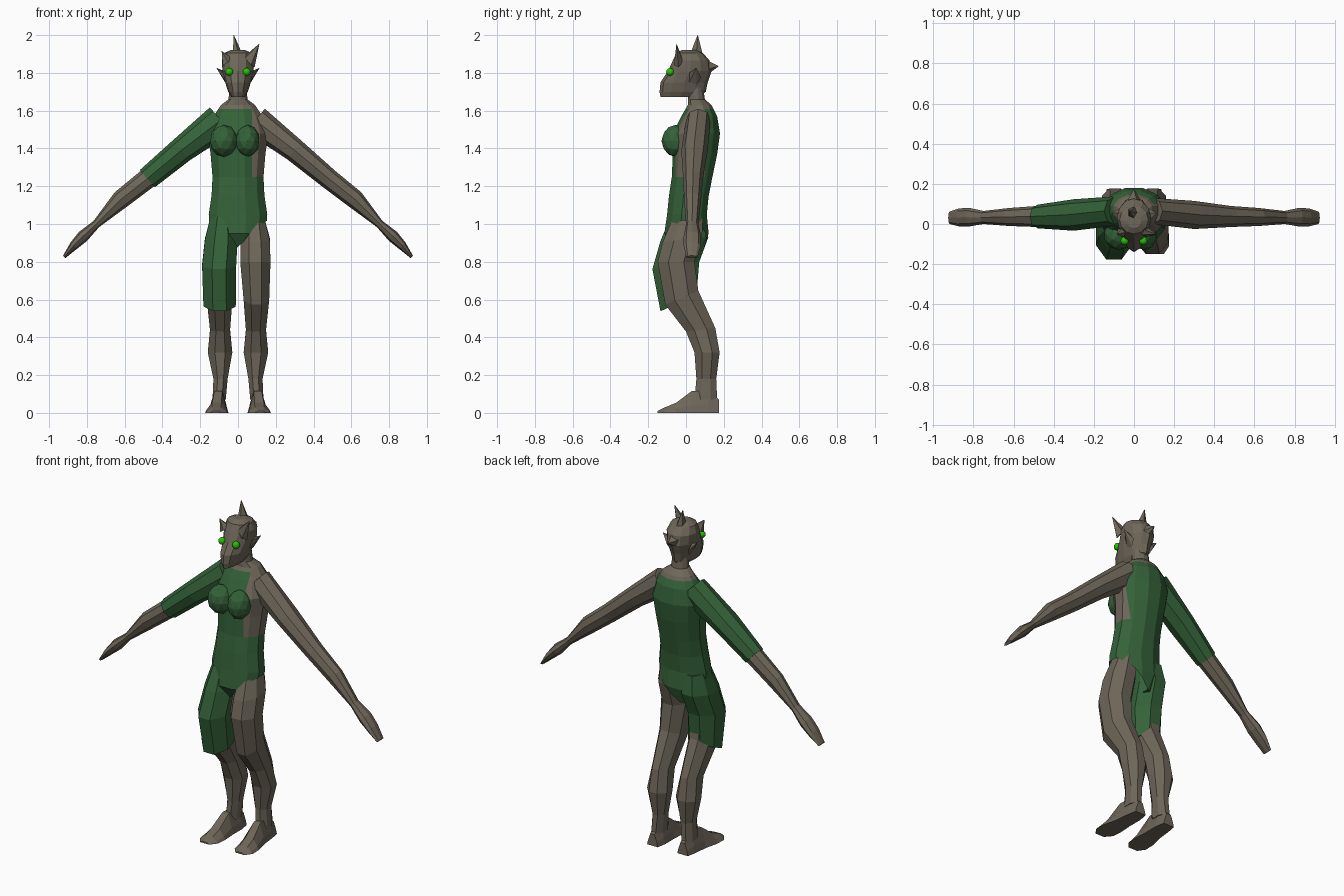
import bpy, bmesh, math
from mathutils import Vector as V


def material(name, rgb):
    m = bpy.data.materials.new(name)
    m.diffuse_color = (*rgb, 1)
    return m


SKIN = material("grey brown skin", (0.155, 0.132, 0.10))
CLOTH = material("dark green cloth", (0.034, 0.12, 0.04))
EYE = material("bright green eye", (0.015, 0.55, 0.0))


def finish(name, bm, mats):
    bmesh.ops.recalc_face_normals(bm, faces=bm.faces)
    me = bpy.data.meshes.new(name)
    bm.to_mesh(me)
    bm.free()
    for m in mats:
        me.materials.append(m)
    ob = bpy.data.objects.new(name, me)
    bpy.context.collection.objects.link(ob)
    return ob


def loft(rings):
    """Skin a list of point rings and cap both ends."""
    bm = bmesh.new()
    rows = [[bm.verts.new(p) for p in r] for r in rings]
    n = len(rows[0])
    for a, b in zip(rows, rows[1:]):
        for i in range(n):
            j = (i + 1) % n
            bm.faces.new((a[i], a[j], b[j], b[i]))
    bm.faces.new(rows[0])
    bm.faces.new(rows[-1])
    return bm


def ring(c, u, v, n=8, phase=0.5):
    c, u, v = V(c), V(u), V(v)
    return [c + u * math.cos(t) + v * math.sin(t)
            for t in ((i + phase) * math.tau / n for i in range(n))]


def level(z, x0, x1, y0, y1, n=8, phase=0.5, tilt=0.0):
    """Near-horizontal oval ring; tilt raises its back and lowers its front."""
    k = 1.0 / math.cos(math.pi / n) if phase else 1.0
    return ring(((x0 + x1) / 2, (y0 + y1) / 2, z), ((x1 - x0) / 2 * k, 0, 0),
                (0, (y1 - y0) / 2 * k, tilt), n, phase)


def cut(bm, co, no, clear=False):
    geom = bm.verts[:] + bm.edges[:] + bm.faces[:]
    bmesh.ops.bisect_plane(bm, geom=geom, plane_co=co, plane_no=no, clear_inner=clear)


# Torso and neck: height, half width, front y, back y
body = [(0.86, 0.09, -0.06, 0.09), (0.95, 0.15, -0.115, 0.12), (1.05, 0.155, -0.10, 0.11),
        (1.15, 0.14, -0.09, 0.12), (1.25, 0.135, -0.075, 0.14), (1.37, 0.145, -0.07, 0.165),
        (1.48, 0.16, -0.07, 0.18), (1.57, 0.13, -0.025, 0.165), (1.63, 0.09, 0.01, 0.135),
        (1.66, 0.05, 0.01, 0.10), (1.73, 0.045, 0.01, 0.09)]
bm = loft([level(z, -w, w, a, b, 12) for z, w, a, b in body])
cut(bm, (0, 0, 0.88), (-0.9, 0, 1), clear=True)       # slanted hem on one hip
for co, no in (((0, 0, 1.61), (0, 0, 1)), ((0, 0, 1.25), (0, 0, 1)),
               ((0.075, 0, 0), (1, 0, 0)), ((0, 0.1, 0), (0, 1, 0))):
    cut(bm, co, no)
for f in bm.faces:                                    # bare flank and neck
    c = f.calc_center_median()
    bare = c.x > 0.075 and c.z > 1.25 and c.y < 0.1
    f.material_index = 0 if c.z > 1.61 or bare else 1
finish("torso", bm, [SKIN, CLOTH])

# Chest
for name, x, w in (("chest_right", -0.075, 0.075), ("chest_left", 0.05, 0.065)):
    bm = bmesh.new()
    bmesh.ops.create_icosphere(bm, subdivisions=2, radius=1)
    for v in bm.verts:
        v.co = V((x + v.co.x * w, -0.055 + v.co.y * 0.075, 1.44 + v.co.z * 0.085))
    finish(name, bm, [CLOTH])

# Arms: x, z, half thickness, front y, back y
arm = [(0.09, 1.55, 0.08, 0.0, 0.13), (0.30, 1.39, 0.062, -0.025, 0.115),
       (0.48, 1.24, 0.054, -0.015, 0.09), (0.62, 1.13, 0.05, -0.01, 0.08),
       (0.75, 1.00, 0.022, 0.0, 0.065), (0.82, 0.935, 0.032, -0.012, 0.08),
       (0.87, 0.885, 0.024, -0.012, 0.078), (0.92, 0.826, 0.009, 0.0, 0.062)]


def arm_rings(side, rows, grow=1.0):
    return [ring((side * x, (a + b) / 2, z), (side * 0.66 * h * grow, 0, 0.75 * h * grow),
                 (0, (b - a) / 2 * grow, 0), 8, 0) for x, z, h, a, b in rows]


finish("arm_left", loft(arm_rings(1, arm)), [SKIN])
finish("arm_right", loft(arm_rings(-1, arm[1:])), [SKIN])
finish("sleeve_right", loft(arm_rings(-1, arm[:3], 1.12)), [CLOTH])

# Legs: height, inner x, outer x, front y, back y, tilt
leg = [(1.03, 0.03, 0.14, -0.07, 0.09, 0), (0.92, 0.012, 0.168, -0.125, 0.085, 0.02),
       (0.80, 0.012, 0.172, -0.15, 0.045, 0.0), (0.61, 0.03, 0.165, -0.11, 0.065, 0.04),
       (0.44, 0.042, 0.148, 0.0, 0.155, 0.01), (0.32, 0.03, 0.16, 0.045, 0.178, 0),
       (0.18, 0.055, 0.13, 0.055, 0.16, 0), (0.07, 0.065, 0.135, 0.045, 0.165, 0)]
# Feet: y, centre x, half width at the sole, height
foot = [(0.175, 0.10, 0.035, 0.07), (0.12, 0.10, 0.045, 0.12), (0.03, 0.105, 0.05, 0.115),
        (-0.05, 0.112, 0.062, 0.055), (-0.11, 0.115, 0.06, 0.03), (-0.15, 0.118, 0.03, 0.01)]
for side, tag in ((1, "left"), (-1, "right")):
    finish("leg_" + tag, loft([level(z, side * i, side * o, a, b, 8, 0.5, t)
                               for z, i, o, a, b, t in leg]), [SKIN])
    finish("foot_" + tag, loft([[V((side * (x + k * w), y, h * q)) for k, q in
                                 ((-1, 0), (1, 0), (0.85, 0.35), (0.4, 1), (-0.4, 1), (-0.85, 0.35))]
                                for y, x, w, h in foot]), [SKIN])

# Long cloth leg on one side
trouser = [(1.04, -0.145, -0.02, -0.08, 0.10, 0), (0.92, -0.175, -0.002, -0.135, 0.118, 0.01),
           (0.78, -0.19, -0.01, -0.178, 0.07, 0.02), (0.58, -0.183, -0.012, -0.135, 0.055, 0.045)]
finish("trouser_leg_right", loft([level(z, i, o, a, b, 8, 0.5, t)
                                  for z, i, o, a, b, t in trouser]), [CLOTH])

# Head, with a pointed muzzle: height, half width, front y, back y
head = [(1.672, 0.035, -0.135, 0.07), (1.70, 0.052, -0.14, 0.105), (1.75, 0.068, -0.135, 0.115),
        (1.81, 0.082, -0.095, 0.135), (1.865, 0.086, -0.07, 0.125), (1.905, 0.072, -0.05, 0.09),
        (1.922, 0.035, -0.02, 0.05)]
finish("head", loft([level(z, -w, w, a, b, 12, 0) for z, w, a, b in head]), [SKIN])


# Horns, crest and ears: base centre, two base axes, tip
def spike(name, base, u, v, tip):
    finish(name, loft([ring(base, u, v, 5, 0), ring(tip, V(u) * 0.03, V(v) * 0.03, 5, 0)]), [SKIN])


spike("brow_horn_left", (0.06, -0.04, 1.86), (0.028, 0, -0.03), (0, 0.025, 0.01), (0.112, -0.05, 1.953))
spike("brow_horn_right", (-0.06, -0.04, 1.86), (0.025, 0, 0.02), (0, 0.025, 0.01), (-0.086, -0.05, 1.915))
spike("crest_spike", (-0.005, 0.055, 1.90), (0.028, 0, 0), (0, 0.035, 0), (-0.022, 0.062, 2.0))
spike("back_spike", (0, 0.10, 1.815), (0.045, 0, 0), (0, 0.02, 0.05), (0, 0.172, 1.835))
for s, tag in ((1, "left"), (-1, "right")):
    spike("ear_" + tag, (s * 0.07, 0.045, 1.775), (0, 0.035, 0), (s * 0.01, 0, 0.04), (s * 0.113, 0.055, 1.825))
    # Eyes
    bm = bmesh.new()
    bmesh.ops.create_uvsphere(bm, u_segments=12, v_segments=8, radius=0.021)
    bmesh.ops.translate(bm, verts=bm.verts, vec=(s * 0.046, -0.084, 1.805))
    for f in bm.faces:
        f.smooth = True
    finish("eye_" + tag, bm, [EYE])
